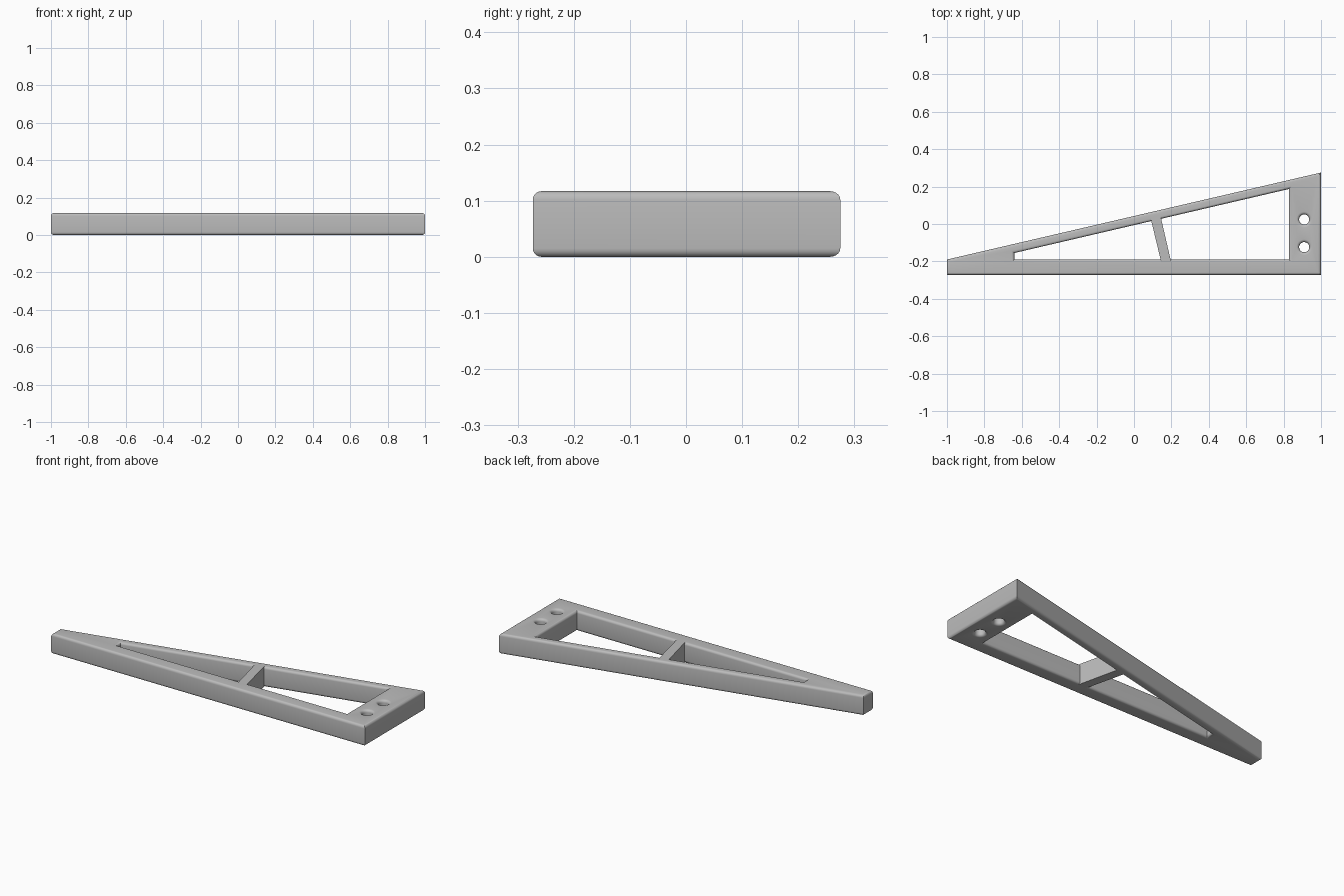
import bpy, bmesh, math
from mathutils import Vector
from mathutils.geometry import intersect_line_line_2d

cube = bpy.data.objects.get("Cube")
if cube:
    bpy.data.objects.remove(cube, do_unlink=True)

HEIGHT = 0.117
FILLET = 0.015
STEPS = 5

grey = bpy.data.materials.new("plain grey")
grey.use_nodes = True
colour = (0.5, 0.5, 0.5, 1)
grey.diffuse_color = colour
grey.node_tree.nodes["Principled BSDF"].inputs["Base Color"].default_value = colour


def inset(loop, d):
    """Move a loop towards the solid on its left, keeping mitred corners."""
    out = []
    for i, p in enumerate(loop):
        a = (p - loop[i - 1]).normalized()
        b = (loop[(i + 1) % len(loop)] - p).normalized()
        na, nb = Vector((-a.y, a.x)), Vector((-b.y, b.x))
        out.append(p + (na + nb) * d / (1 + na.dot(nb)))
    return out


def make_plate(name, loops, fillet):
    """Plate with openings; the first loop is the outline, the rest are holes."""
    bm = bmesh.new()
    # Wall levels: (inset, height) from the underside to the top
    arc = [(fillet * (1 - math.sin(t)), fillet * (1 - math.cos(t)))
           for t in (math.pi / 2 * k / STEPS for k in range(STEPS + 1))]
    if not fillet:
        arc = [(0, 0)]
    levels = arc + [(d, HEIGHT - z) for d, z in reversed(arc)]
    caps = ([], [])
    for loop in loops:
        rings = [[bm.verts.new((p.x, p.y, z)) for p in inset(loop, d)]
                 for d, z in levels]
        n = len(loop)
        for low, high in zip(rings, rings[1:]):
            for i in range(n):
                j = (i + 1) % n
                bm.faces.new((low[i], low[j], high[j], high[i]))
        for cap, ring in zip(caps, (rings[0], rings[-1])):
            cap += [bm.edges.get((ring[i], ring[(i + 1) % n])) for i in range(n)]
    for cap in caps:
        bmesh.ops.triangle_fill(bm, edges=cap, use_beauty=True)
    bmesh.ops.recalc_face_normals(bm, faces=bm.faces)
    mesh = bpy.data.meshes.new(name)
    bm.to_mesh(mesh)
    bm.free()
    mesh.materials.append(grey)
    obj = bpy.data.objects.new(name, mesh)
    bpy.context.collection.objects.link(obj)
    bpy.ops.object.select_all(action='DESELECT')
    obj.select_set(True)
    bpy.context.view_layer.objects.active = obj
    bpy.ops.object.shade_smooth_by_angle(angle=math.radians(35))
    return obj


def points(*pairs):
    return [Vector(p) for p in pairs]


def round_hole(x, y, radius, sides=32):
    """Clockwise circle, so that the solid lies outside it."""
    return [Vector((x + radius * math.cos(t), y - radius * math.sin(t)))
            for t in (math.tau * k / sides for k in range(sides))]


# Wedge frame with one long opening and two screw holes
outline = points((-1, -0.273), (1, -0.273), (1, 0.275), (-1, -0.19))
opening = points((-0.64, -0.19), (-0.64, -0.155), (0.828, 0.187), (0.828, -0.19))
screw_holes = [round_hole(0.91, y, 0.027) for y in (0.024, -0.124)]
make_plate("wedge_frame", [outline, opening] + screw_holes, FILLET)

# Slanted cross strut, its ends buried in the two bars
strut = points((0.147, -0.21), (0.2, -0.21), (0.142, 0.042), (0.089, 0.031))
make_plate("cross_strut", [strut], 0)
